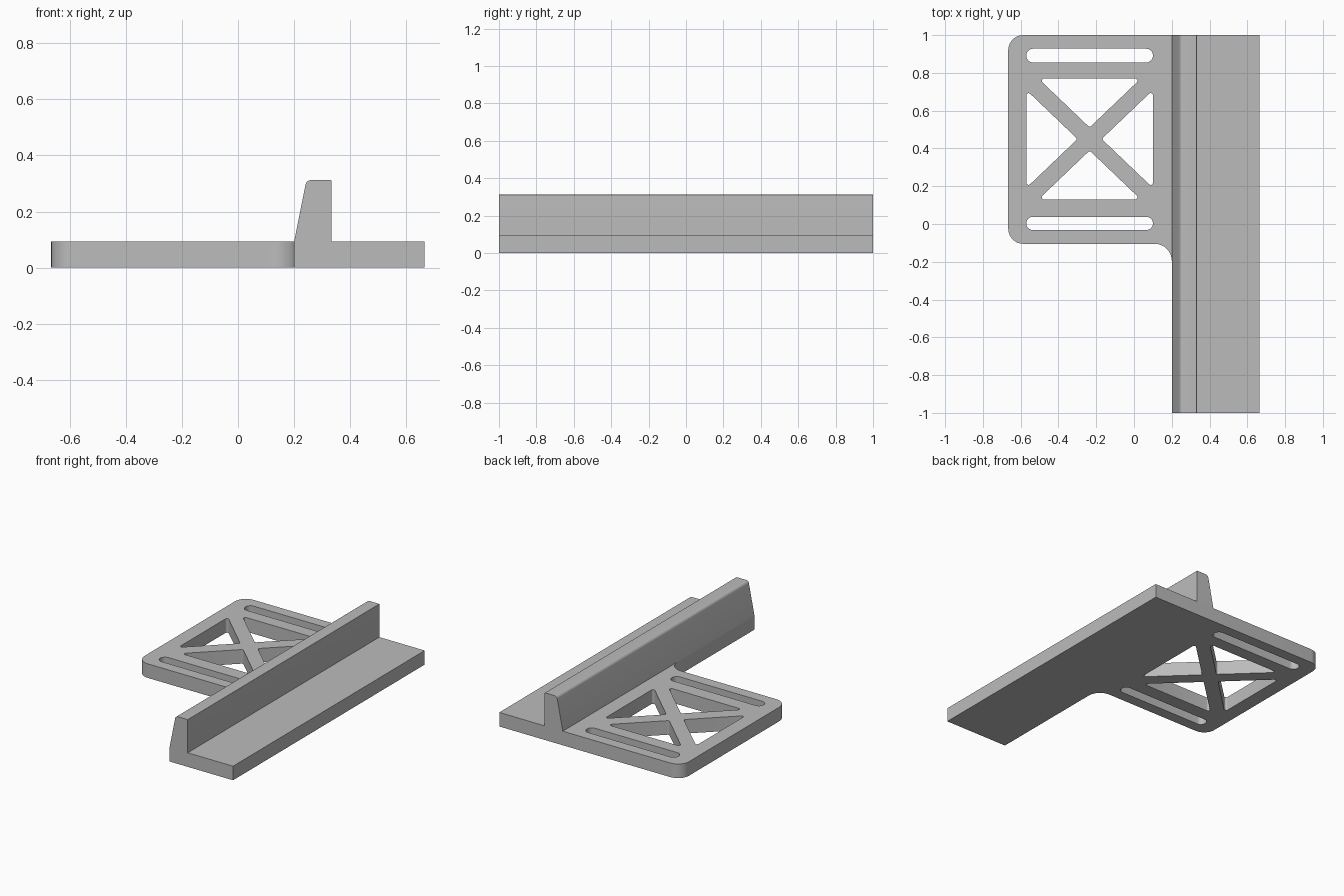
import bpy
import bmesh
from math import radians
from mathutils import Matrix, Vector

cube = bpy.data.objects.get("Cube")
if cube:
    bpy.data.objects.remove(cube, do_unlink=True)

THICK = 0.093

grey = bpy.data.materials.new("plain grey")
grey.use_nodes = True
colour = (0.5, 0.5, 0.5, 1)
grey.diffuse_color = colour
grey.node_tree.nodes["Principled BSDF"].inputs["Base Color"].default_value = colour


def rounded(corners, steps=8):
    """Outline from (x, y, radius) corners, each replaced by a tangent arc."""
    out = []
    for i, (x, y, r) in enumerate(corners):
        p = Vector((x, y))
        if r == 0:
            out.append(p)
            continue
        a = (Vector(corners[i - 1][:2]) - p).normalized()
        b = (Vector(corners[(i + 1) % len(corners)][:2]) - p).normalized()
        half = a.angle(b) / 2
        centre = p + (a + b).normalized() * (r / Matrix.Rotation(half, 2)[1][0])
        start = p + a * (centre - p).dot(a) - centre
        end = p + b * (centre - p).dot(b) - centre
        turn = start.angle_signed(end)
        for k in range(steps + 1):
            out.append(centre + Matrix.Rotation(-turn * k / steps, 2) @ start)
    return out


def extruded(name, outlines, depth, matrix):
    """Solid from a filled outline with holes, extruded from 0 to depth."""
    curve = bpy.data.curves.new(name, "CURVE")
    curve.dimensions = "2D"
    curve.fill_mode = "BOTH"
    curve.extrude = depth / 2
    for outline in outlines:
        spline = curve.splines.new("POLY")
        spline.points.add(len(outline) - 1)
        for point, p in zip(spline.points, outline):
            point.co = (p.x, p.y, 0, 1)
        spline.use_cyclic_u = True
    helper = bpy.data.objects.new(name + " outline", curve)
    bpy.context.collection.objects.link(helper)
    mesh = bpy.data.meshes.new_from_object(helper)
    bpy.data.objects.remove(helper, do_unlink=True)

    bm = bmesh.new()
    bm.from_mesh(mesh)
    bmesh.ops.remove_doubles(bm, verts=bm.verts, dist=0.0001)
    bmesh.ops.transform(bm, verts=bm.verts,
                        matrix=matrix @ Matrix.Translation((0, 0, depth / 2)))
    bmesh.ops.recalc_face_normals(bm, faces=bm.faces)
    bm.to_mesh(mesh)
    bm.free()
    mesh.name = name
    mesh.materials.clear()
    mesh.materials.append(grey)
    obj = bpy.data.objects.new(name, mesh)
    bpy.context.collection.objects.link(obj)
    bpy.ops.object.select_all(action="DESELECT")
    obj.select_set(True)
    bpy.context.view_layer.objects.active = obj
    bpy.ops.object.shade_smooth_by_angle(angle=radians(30))
    return obj


def slot(x0, x1, y0, y1):
    r = (y1 - y0) * 0.49
    return rounded([(x0, y0, r), (x1, y0, r), (x1, y1, r), (x0, y1, r)])


# Base plate: long strip with a side flange, rounded corners and inner fillet
plate = rounded([
    (0.2, -1, 0), (0.664, -1, 0), (0.664, 1, 0),
    (-0.666, 1, 0.08), (-0.666, -0.105, 0.08), (0.2, -0.105, 0.09),
])

# Window behind the cross brace: four triangles around a shared centre
left, right, low, high = -0.57, 0.1, 0.13, 0.77
cx, cy = (left + right) / 2, (low + high) / 2
slope = (high - low) / (right - left)
gap_x = 0.064
gap_y = gap_x * slope
R = 0.012
holes = [slot(left, right, 0.855, 0.928), slot(left, right, -0.032, 0.038)]
for s in (-1, 1):
    x, y = cx + s * (right - cx), cy + s * (high - cy)
    dy = (right - cx - gap_x) * slope
    dx = (high - cy - gap_y) / slope
    holes.append(rounded([(cx + s * gap_x, cy, R), (x, cy + dy, R), (x, cy - dy, R)]))
    holes.append(rounded([(cx, cy + s * gap_y, R), (cx + dx, y, R), (cx - dx, y, R)]))

extruded("base_plate", [plate] + holes, THICK, Matrix.Identity(4))

# Upright rib with a sloping outer face, running the full length
rib = rounded([
    (0.2, THICK, 0), (0.333, THICK, 0),
    (0.333, 0.312, 0.004), (0.244, 0.312, 0.02),
])
stand_up = Matrix.Translation((0, 1, 0)) @ Matrix.Rotation(radians(90), 4, "X")
extruded("upright_rib", [rib], 2, stand_up)
